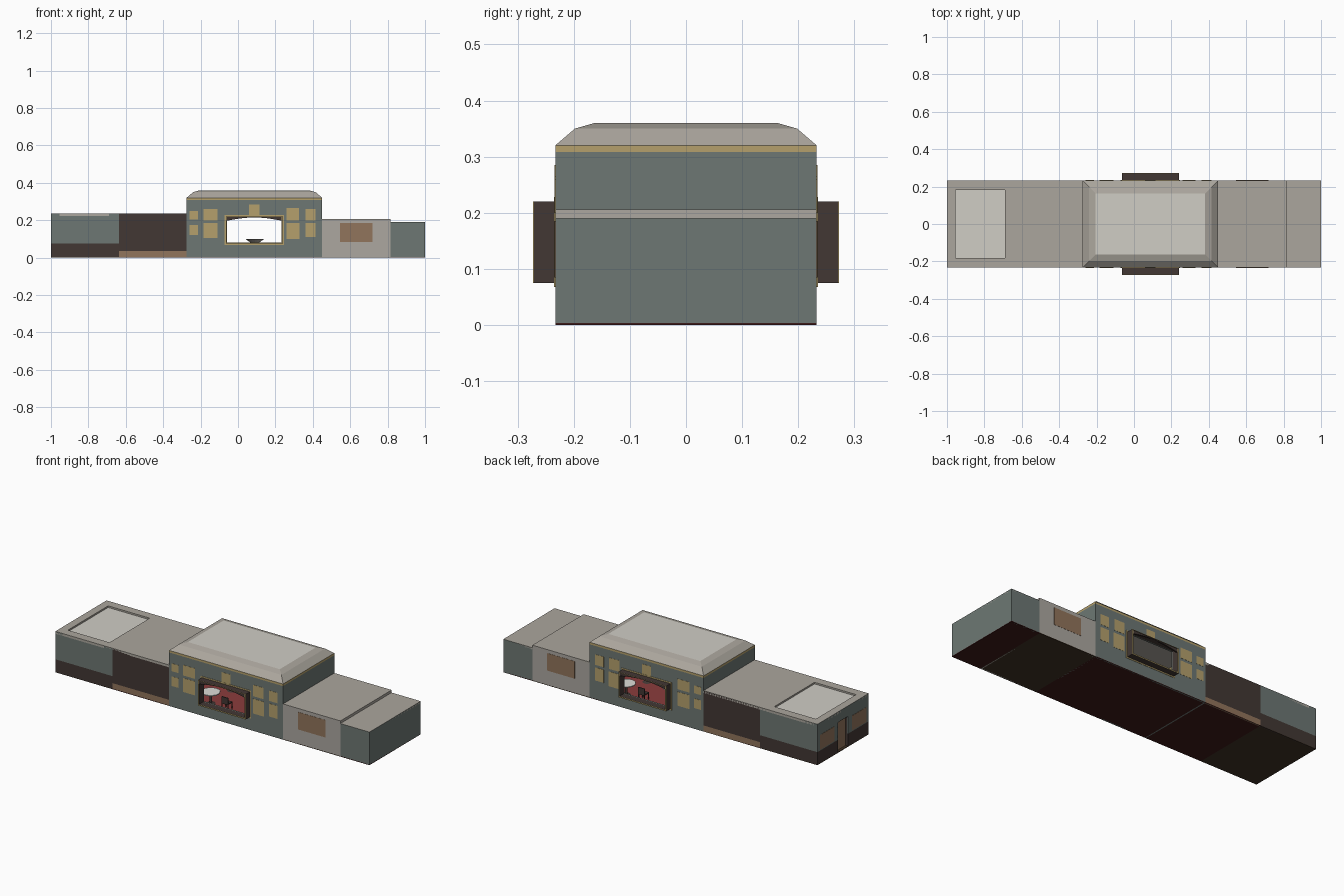
import bpy, bmesh, math
from mathutils import Matrix

if "Cube" in bpy.data.objects:
    bpy.data.objects.remove(bpy.data.objects["Cube"])

PAL = dict(teal="6D7773", dark="443A37", roof="AAA59C", light="CFCCC4", gold="B39F6C",
           brown="90745C", red="8A3F3F", stone="ABA69F", maroon="40201F", umber="43362A", white="DDDDD8")
MATS = {}


def mat(name):
    if name not in MATS:
        m = bpy.data.materials.new(name)
        h = PAL[name]
        m.diffuse_color = [(int(h[i:i + 2], 16) / 255) ** 2.2 for i in (0, 2, 4)] + [1]
        m.use_nodes = True
        m.node_tree.nodes["Principled BSDF"].inputs["Base Color"].default_value = m.diffuse_color
        MATS[name] = m
    return MATS[name]


def finish(name, bm, col):
    bmesh.ops.recalc_face_normals(bm, faces=bm.faces)
    me = bpy.data.meshes.new(name)
    bm.to_mesh(me)
    bm.free()
    me.materials.append(mat(col))
    ob = bpy.data.objects.new(name, me)
    bpy.context.collection.objects.link(ob)
    return ob


def box(name, col, x0, x1, y0, y1, z0, z1):
    y0, y1 = sorted((y0, y1))
    bm = bmesh.new()
    m = Matrix.Translation(((x0 + x1) / 2, (y0 + y1) / 2, (z0 + z1) / 2)) @ \
        Matrix.Diagonal((x1 - x0, y1 - y0, z1 - z0, 1))
    bmesh.ops.create_cube(bm, size=1, matrix=m)
    return finish(name, bm, col)


def lathe(name, col, x, y, profile, n=16):
    bm = bmesh.new()
    rings = [[bm.verts.new((x + r * math.cos(2 * math.pi * i / n), y + r * math.sin(2 * math.pi * i / n), z))
              for i in range(n)] for r, z in profile]
    for a, b in zip(rings, rings[1:]):
        for i in range(n):
            bm.faces.new((a[i], a[(i + 1) % n], b[(i + 1) % n], b[i]))
    bm.faces.new(rings[0])
    bm.faces.new(rings[-1])
    return finish(name, bm, col)


def frame(name, col, outer, inner, y0, y1):
    """Four boxes around an opening in the xz plane."""
    a0, a1, b0, b1 = outer
    c0, c1, d0, d1 = inner
    for tag, r in (("left", (a0, c0, b0, b1)), ("right", (c1, a1, b0, b1)),
                   ("bottom", (c0, c1, b0, d0)), ("top", (c0, c1, d1, b1))):
        box(f"{name}_{tag}", col, r[0], r[1], y0, y1, r[2], r[3])


W, T = 0.233, 0.008          # half width, wall thickness
A, B, C, D = -0.635, -0.275, 0.45, 0.815
BAY = (-0.065, 0.24, 0.075, 0.22)
HOLE = (-0.058, 0.233, 0.082, 0.218)
WINDOWS = [(-.26, -.215, .205, .25), (-.26, -.215, .12, .175), (-.185, -.11, .2, .26),
           (-.185, -.11, .105, .185), (.06, .115, .225, .285), (.26, .33, .1, .185),
           (.26, .325, .2, .265), (.36, .415, .11, .185), (.36, .415, .2, .26)]

# Floors
for n, c, x0, x1 in (("entrance_floor", "umber", -1, A), ("hall_floor", "maroon", A, C),
                     ("store_floor", "umber", C, D), ("end_floor", "maroon", D, 1)):
    box(n, c, x0, x1, -W, W, 0, .004)
box("dining_carpet", "red", B + T, C - T, -W + T, W - T, .004, .006)

# Long walls, both sides
for s in (-1, 1):
    def wall(n, c, x0, x1, z0, z1, out=0):
        box(n, c, x0, x1, s * (W - T), s * (W + out), z0, z1)
    wall("entrance_upper_wall", "teal", -1, A, .075, .235)
    wall("entrance_lower_wall", "dark", -1, A, 0, .075)
    wall("hall_wall", "dark", A, B, .035, .235)
    wall("hall_skirting", "brown", A, B, 0, .035)
    wall("store_wall", "stone", C, D, 0, .205)
    wall("end_wall", "teal", D, 1, 0, .19)
    wall("store_panel", "brown", .545, .72, .085, .185, .001)
    frame("dining_wall", "teal", (B, C, 0, .308), HOLE, s * (W - T), s * W)
    wall("dining_cornice", "gold", B, C, .308, .32)
    for w in WINDOWS:
        box("window", "gold", w[0], w[1], s * W, s * (W + .001), w[2], w[3])
    # Projecting bay with arched head and gold rim
    frame("bay", "dark", BAY, HOLE, s * W, s * .271)
    frame("bay_rim", "gold", BAY, HOLE, s * .271, s * .273)
    frame("bay_trim", "gold", (-.073, .247, .068, .228), BAY, s * W, s * (W + .002))
    bm = bmesh.new()
    pts = [(HOLE[1], HOLE[3]), (HOLE[0], HOLE[3])]
    for i in range(13):
        t = i / 12
        pts.append((HOLE[0] + t * (HOLE[1] - HOLE[0]), .198 + .017 * math.sin(math.pi * t)))
    f = bm.faces.new([bm.verts.new((x, s * .262, z)) for x, z in pts])
    g = bmesh.ops.extrude_face_region(bm, geom=[f])
    bmesh.ops.translate(bm, verts=[v for v in g["geom"] if isinstance(v, bmesh.types.BMVert)],
                        vec=(0, s * .008, 0))
    finish("bay_arch", bm, "dark")

# Cross walls
for n, c, x, z0, z1 in (("dining_left_wall", "teal", B, 0, .308), ("dining_right_wall", "teal", C - T, 0, .308),
                        ("store_cross_wall", "stone", D - T, 0, .205), ("end_cross_wall", "teal", 1 - T, 0, .19)):
    box(n, c, x, x + T, -W, W, z0, z1)
for x in (B, C - T):
    box("cornice_end", "gold", x, x + T, -W, W, .308, .32)

# Entrance end wall with recessed door and side windows
for s in (-1, 1):
    box("entrance_end_upper", "teal", -1, -1 + T, s * .045, s * W, .075, .235)
    box("entrance_end_lower", "dark", -1, -1 + T, s * .045, s * W, 0, .075)
    box("entrance_window", "brown", -1.001, -1, s * .08, s * .21, .08, .165)
    box("door_jamb", "dark", -1, -.975, s * .045, s * .051, 0, .175)
box("door_lintel", "teal", -1, -1 + T, -.045, .045, .175, .235)
box("door_head", "dark", -1, -.975, -.045, .045, .175, .18)
box("door_leaf", "brown", -.985, -.978, -.045, .045, .004, .175)

# Flat roofs; the entrance roof holds a sunken light panel
for n, r in (("roof_hall", (-.69, B, -W, W)), ("roof_edge_left", (-1, -.955, -W, W)),
             ("roof_edge_front", (-.955, -.69, -W, -.183)), ("roof_edge_back", (-.955, -.69, .183, W))):
    box(n, "roof", *r, .222, .2355)
box("skylight", "light", -.955, -.69, -.183, .183, .22, .226)
box("store_roof", "roof", C, D, -W, W, .195, .2055)
box("end_roof", "roof", D, 1, -W, W, .18, .1905)

# Two-step hipped roof over the dining room
bm = bmesh.new()
rings = []
for d, z in ((0, .32), (.035, .35), (.07, .36)):
    x0, x1, y = B + d, C - d, W - d
    rings.append([bm.verts.new(p) for p in ((x0, -y, z), (x1, -y, z), (x1, y, z), (x0, y, z))])
for a, b in zip(rings, rings[1:]):
    for i in range(4):
        bm.faces.new((a[i], a[(i + 1) % 4], b[(i + 1) % 4], b[i]))
bm.faces.new(rings[0])
top = bm.faces.new(rings[2])
roof = finish("hipped_roof", bm, "roof")
roof.data.materials.append(mat("light"))
roof.data.polygons[-1].material_index = 1

# Dining furniture
for x, y in ((-.11, -.09), (-.11, .1), (.09, 0), (.31, -.09), (.31, .1)):
    lathe("table_top", "white", x, y, ((.05, .068), (.05, .073)))
    lathe("table_leg", "dark", x, y, ((.025, .006), (.007, .012), (.007, .068)))
lathe("dish", "stone", .09, 0, ((.015, .073), (.02, .078), (.05, .1), (.045, .1), (.015, .08)))
for x in (0, .2):
    for s in (-1, 1):
        box("chair_seat", "dark", x - .02, x + .02, s * .08, s * .12, .04, .046)
        box("chair_back", "dark", x - .02, x + .02, s * .115, s * .12, .046, .08)
        for dx in (-.02, .016):
            for y in (.08, .116):
                box("chair_leg", "dark", x + dx, x + dx + .004, s * y, s * (y + .004), .006, .04)
